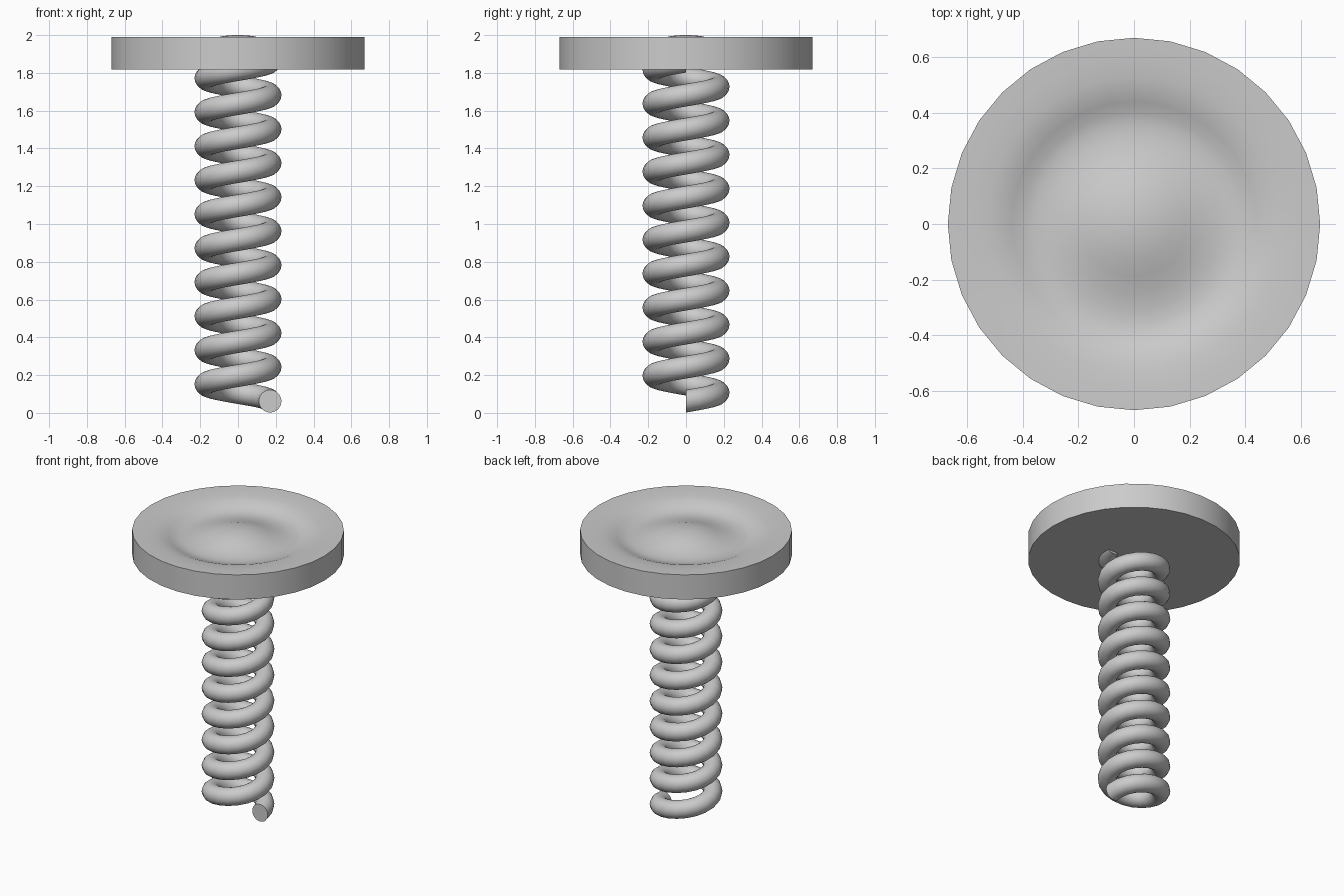
import bpy, bmesh, math

if "Cube" in bpy.data.objects:
    bpy.data.objects.remove(bpy.data.objects["Cube"])

grey = bpy.data.materials.new("light_grey")
grey.diffuse_color = (0.6, 0.6, 0.6, 1)
grey.use_nodes = True
grey.node_tree.nodes["Principled BSDF"].inputs["Base Color"].default_value = grey.diffuse_color


def finish(name, bm):
    """Smooth shading with sharp edges kept, then make the object."""
    bmesh.ops.recalc_face_normals(bm, faces=bm.faces[:])
    for f in bm.faces:
        f.smooth = True
    for e in bm.edges:
        e.smooth = e.calc_face_angle(0) < math.radians(35)
    mesh = bpy.data.meshes.new(name)
    bm.to_mesh(mesh)
    bm.free()
    mesh.materials.append(grey)
    obj = bpy.data.objects.new(name, mesh)
    bpy.context.collection.objects.link(obj)
    return obj


def skin(bm, rings):
    """Join consecutive closed rings with quads and cap both ends."""
    n = len(rings[0])
    for a, b in zip(rings, rings[1:]):
        for i in range(n):
            j = (i + 1) % n
            bm.faces.new((a[i], a[j], b[j], b[i]))
    bm.faces.new(rings[0])
    bm.faces.new(rings[-1])


# Coil spring: upright circular section swept up a helix, ten turns
TURNS, STEPS, SIDES = 10, 20, 24
COIL_R, WIRE_R, PITCH = 0.17, 0.06, 0.18
bm = bmesh.new()
rings = []
for s in range(TURNS * STEPS + 1):
    t = math.tau * s / STEPS
    ring = []
    for k in range(SIDES):
        a = math.tau * k / SIDES
        r = COIL_R + WIRE_R * math.cos(a)
        z = 0.062 + PITCH * s / STEPS + WIRE_R * math.sin(a)
        ring.append(bm.verts.new((r * math.cos(t), r * math.sin(t), z)))
    rings.append(ring)
skin(bm, rings)
finish("coil_spring", bm)

# Round plate: flat underside, dished top with a shallow central dome
profile = [(0.67, 1.818), (0.67, 1.99), (0.60, 1.988), (0.53, 1.982),
           (0.48, 1.973), (0.44, 1.957), (0.40, 1.941), (0.36, 1.934),
           (0.31, 1.936), (0.25, 1.947), (0.19, 1.966), (0.13, 1.985),
           (0.07, 1.996), (0.02, 2.0)]
bm = bmesh.new()
rings = [[bm.verts.new((r * math.cos(math.tau * i / 32),
                        r * math.sin(math.tau * i / 32), z))
          for i in range(32)] for r, z in profile]
skin(bm, rings)
finish("round_plate", bm)
